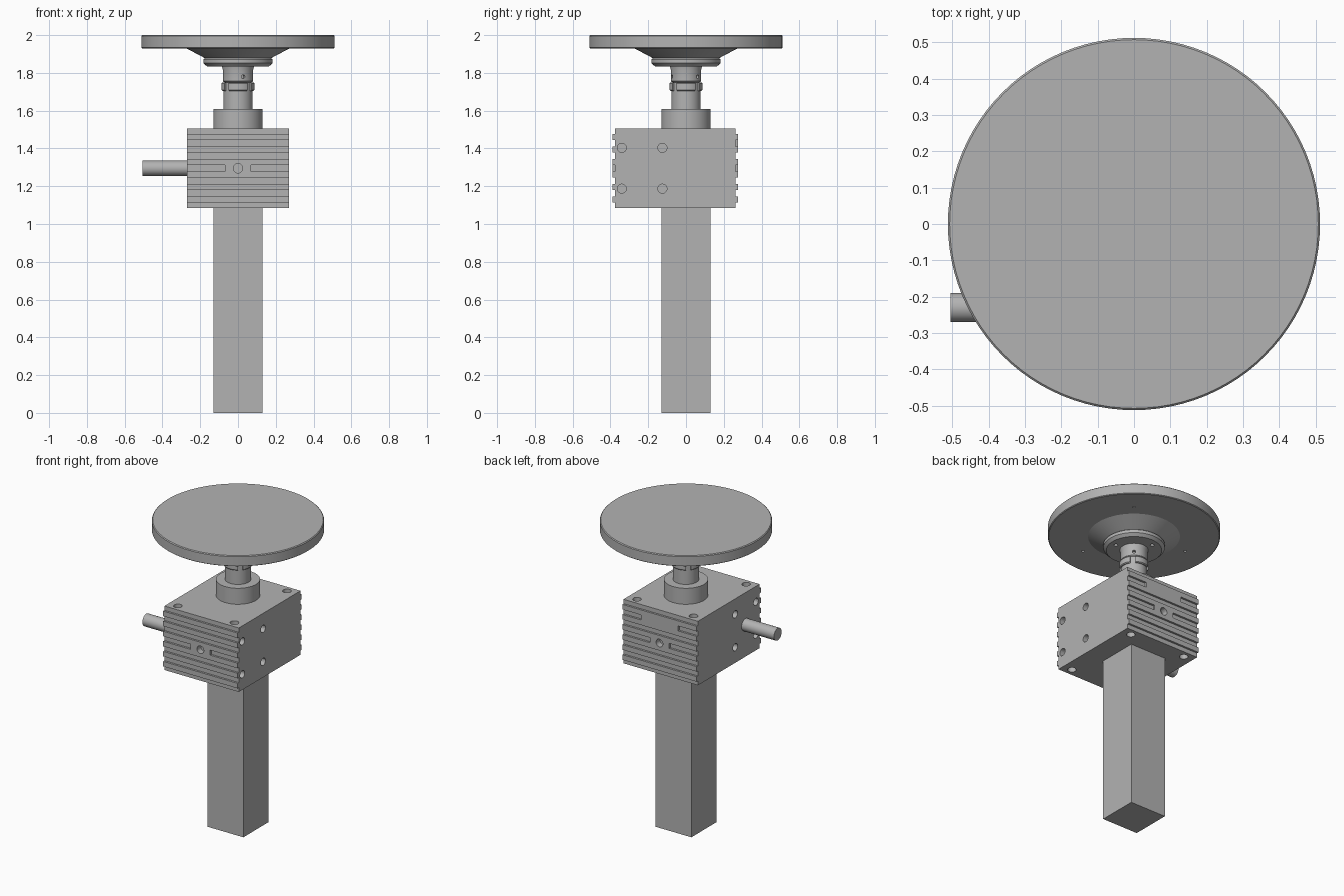
import bpy, bmesh, math
from mathutils import Matrix, Vector

if "Cube" in bpy.data.objects:
    bpy.data.objects.remove(bpy.data.objects["Cube"])

steel = bpy.data.materials.new("light_grey_steel")
steel.use_nodes = True
grey = (0.45, 0.45, 0.45, 1)
steel.diffuse_color = grey
steel.node_tree.nodes["Principled BSDF"].inputs["Base Color"].default_value = grey


def finish(name, bm, smooth=False):
    bmesh.ops.recalc_face_normals(bm, faces=bm.faces)
    mesh = bpy.data.meshes.new(name)
    bm.to_mesh(mesh)
    bm.free()
    mesh.materials.append(steel)
    obj = bpy.data.objects.new(name, mesh)
    bpy.context.collection.objects.link(obj)
    if smooth:
        shade(obj)
    return obj


def shade(obj):
    bpy.ops.object.select_all(action="DESELECT")
    obj.select_set(True)
    bpy.context.view_layer.objects.active = obj
    bpy.ops.object.shade_smooth_by_angle(angle=math.radians(30))


def box(bm, lo, hi):
    lo, hi = Vector(lo), Vector(hi)
    m = Matrix.Translation((lo + hi) / 2) @ Matrix.Diagonal((*(hi - lo), 1))
    bmesh.ops.create_cube(bm, size=1, matrix=m)


def rod(bm, centre, axis, r, length, sides=24):
    m = Matrix.Translation(centre) @ Vector(axis).to_track_quat("Z", "Y").to_matrix().to_4x4()
    bmesh.ops.create_cone(bm, cap_ends=True, segments=sides, radius1=r, radius2=r,
                          depth=length, matrix=m)


def lathe(name, profile, sides=64):
    bm = bmesh.new()
    verts = [bm.verts.new((r, 0, z)) for r, z in profile]
    edges = [bm.edges.new(p) for p in zip(verts, verts[1:])]
    bmesh.ops.spin(bm, geom=verts + edges, cent=(0, 0, 0), axis=(0, 0, 1),
                   angle=math.tau, steps=sides)
    bmesh.ops.remove_doubles(bm, verts=bm.verts, dist=1e-5)
    return finish(name, bm, True)


def cut(obj, cutter_bm):
    cutter = finish(obj.name + "_cutter", cutter_bm)
    mod = obj.modifiers.new("cut", "BOOLEAN")
    mod.operation, mod.solver, mod.object = "DIFFERENCE", "EXACT", cutter
    bpy.context.view_layer.objects.active = obj
    bpy.ops.object.modifier_apply(modifier=mod.name)
    bpy.data.objects.remove(cutter)
    shade(obj)


def around(start, count):
    for i in range(count):
        a = math.radians(start + 360 * i / count)
        yield Vector((math.cos(a), math.sin(a), 0))


# Gearbox housing
W, FRONT, BACK, LOW, HIGH = 0.27, -0.39, 0.275, 1.085, 1.505
MID = (LOW + HIGH) / 2
bm = bmesh.new()
box(bm, (-W, FRONT, LOW), (W, BACK, HIGH))
housing = finish("gearbox_housing", bm)

# Cooling grooves, some interrupted in the middle
bm = bmesh.new()
for y, back in ((FRONT, False), (BACK, True)):
    for k in range(-3, 4):
        z = MID + k * 0.066
        gap = 0.07 if k == 0 else 0.135 if back and k == 2 else 0
        spans = ((-0.4, -gap), (gap, 0.4)) if gap else ((-0.4, 0.4),)
        top = z + (0.0165 if k < 3 else 0.05)
        bottom = z - (0.0165 if k > -3 else 0.05)
        for x0, x1 in spans:
            box(bm, (x0, y - 0.013, bottom), (x1, y + 0.013, top))
cut(housing, bm)

# Bolt holes on every face
bm = bmesh.new()
for y in (FRONT, BACK):
    rod(bm, (0, y, MID), (0, 1, 0), 0.025, 0.08)
for side in (-1, 1):
    for y in (-0.34, -0.125):
        for dz in (-0.108, 0.108):
            rod(bm, (side * W, y, MID + dz), (1, 0, 0), 0.024, 0.08)
    for y in (-0.33, 0.215):
        for z in (LOW, HIGH):
            rod(bm, (side * 0.205, y, z), (0, 0, 1), 0.026, 0.08)
cut(housing, bm)

# Square protection tube
bm = bmesh.new()
box(bm, (-0.13, -0.13, 0), (0.13, 0.13, LOW))
finish("protection_tube", bm)

# Drive shaft
bm = bmesh.new()
rod(bm, (-0.38, -0.23, MID), (1, 0, 0), 0.04, 0.25, 32)
finish("drive_shaft", bm, True)

# Collar and lifting screw
lathe("top_collar", [(0, HIGH), (0.131, HIGH), (0.131, 1.61), (0, 1.61)])
lathe("lifting_screw", [(0, 1.6), (0.077, 1.6), (0.077, 1.71), (0.068, 1.71),
                        (0.068, 1.75), (0, 1.75)])

# Slotted lock nut
nut = lathe("lock_nut", [(0, 1.705), (0.082, 1.705), (0.087, 1.71), (0.087, 1.745),
                         (0.082, 1.75), (0, 1.75)])
bm = bmesh.new()
for d in around(45, 4):
    m = Matrix.Translation(d * 0.09 + Vector((0, 0, 1.73))) @ d.to_track_quat("X", "Z").to_matrix().to_4x4()
    bmesh.ops.create_cube(bm, size=1, matrix=m @ Matrix.Diagonal((0.03, 0.03, 0.1, 1)))
cut(nut, bm)

# Hub with set screw holes
hub = lathe("hub", [(0, 1.75), (0.072, 1.75), (0.08, 1.757), (0.08, 1.815),
                    (0.086, 1.84), (0, 1.84)])
bm = bmesh.new()
for d in around(50, 3):
    rod(bm, d * 0.08 + Vector((0, 0, 1.78)), d, 0.01, 0.04, 16)
cut(hub, bm)

# Flange under the plate
flange = lathe("flange", [(0, 1.835), (0.165, 1.835), (0.183, 1.852), (0.183, 1.872),
                          (0.175, 1.878), (0.275, 1.931), (0, 1.931)])
bm = bmesh.new()
for d in around(-10, 3):
    rod(bm, d * 0.125 + Vector((0, 0, 1.835)), (0, 0, 1), 0.012, 0.04, 16)
cut(flange, bm)

# Round support plate
plate = lathe("support_plate", [(0, 1.93), (0.507, 1.93), (0.512, 1.934), (0.512, 1.995),
                                (0.507, 2.0), (0, 2.0)], 96)
bm = bmesh.new()
for d in around(50, 3):
    rod(bm, d * 0.35 + Vector((0, 0, 1.93)), (0, 0, 1), 0.008, 0.04, 16)
cut(plate, bm)
